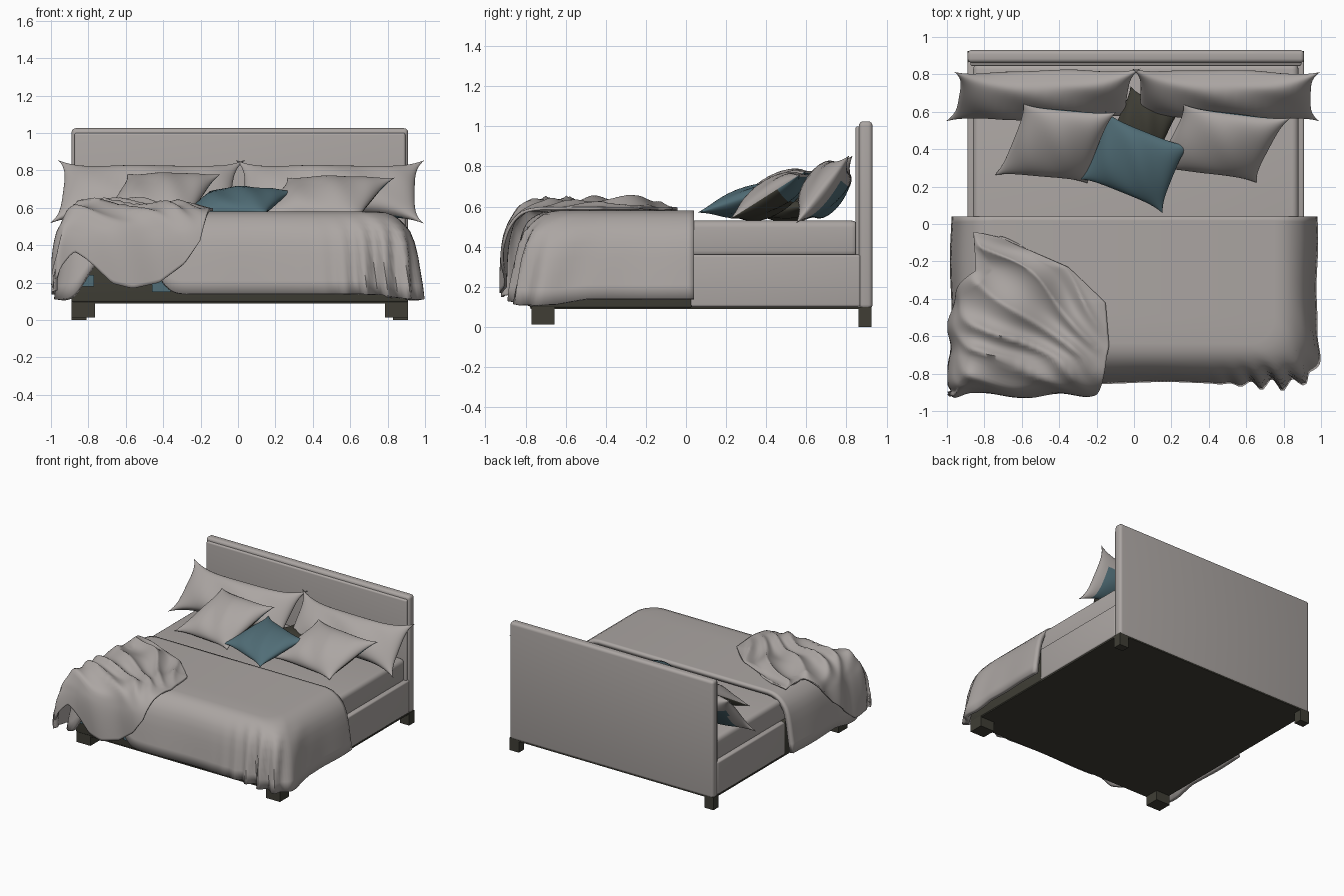
import bpy, bmesh, math
from mathutils import Matrix, Vector

if "Cube" in bpy.data.objects:
    bpy.data.objects.remove(bpy.data.objects["Cube"])


def material(name, rgb):
    m = bpy.data.materials.new(name)
    m.diffuse_color = (*rgb, 1)
    m.use_nodes = True
    m.node_tree.nodes["Principled BSDF"].inputs["Base Color"].default_value = m.diffuse_color
    return m


GREY = material("warm grey fabric", (0.41, 0.38, 0.365))
TEAL = material("dusty teal", (0.082, 0.155, 0.185))
DARK = material("dark olive wood", (0.05, 0.048, 0.036))


def finish(name, bm, mats, angle=50):
    me = bpy.data.meshes.new(name)
    bm.to_mesh(me)
    bm.free()
    ob = bpy.data.objects.new(name, me)
    bpy.context.collection.objects.link(ob)
    for m in mats:
        me.materials.append(m)
    bpy.ops.object.select_all(action='DESELECT')
    ob.select_set(True)
    bpy.context.view_layer.objects.active = ob
    bpy.ops.object.shade_smooth_by_angle(angle=math.radians(angle))
    return ob


def box(name, lo, hi, mat, bevel=0.0):
    lo, hi = Vector(lo), Vector(hi)
    bm = bmesh.new()
    bmesh.ops.create_cube(bm, size=1, matrix=Matrix.Translation((lo + hi) / 2) @ Matrix.Diagonal((*(hi - lo), 1)))
    if bevel:
        bmesh.ops.bevel(bm, geom=bm.edges[:], offset=bevel, segments=4, profile=0.5, affect='EDGES')
    return finish(name, bm, [mat])


def interp(pts, t):
    """Linear interpolation through (t, values...) rows."""
    for p, q in zip(pts, pts[1:]):
        if t <= q[0]:
            f = (t - p[0]) / (q[0] - p[0])
            return [a + (b - a) * f for a, b in zip(p[1:], q[1:])]
    return list(pts[-1][1:])


def grid_faces(bm, rows):
    for r, s in zip(rows, rows[1:]):
        for i in range(len(r) - 1):
            bm.faces.new((r[i], r[i + 1], s[i + 1], s[i]))


def solidify(ob, t):
    m = ob.modifiers.new("thickness", 'SOLIDIFY')
    m.thickness = t
    m.offset = -1


# Bed frame, headboard, legs and mattress
box("headboard", (-0.89, 0.862, 0.09), (0.91, 0.93, 1.025), GREY, 0.022)
box("headboard_panel", (-0.875, 0.845, 0.34), (0.895, 0.88, 1.0), GREY, 0.012)
box("side_frame", (-0.89, 0.02, 0.1), (0.91, 0.87, 0.36), GREY, 0.012)
box("foot_frame", (-0.89, -0.78, 0.095), (0.91, 0.03, 0.36), DARK, 0.01)
box("underside", (-0.885, -0.775, 0.088), (0.905, 0.925, 0.1), DARK)
box("mattress", (-0.86, -0.7, 0.345), (0.88, 0.86, 0.53), GREY, 0.035)
for i, (x, z) in enumerate(((-0.87, 0.18), (-0.46, 0.15))):
    box(f"sheet_edge_{i + 1}", (x, -0.79, z), (x + 0.1, -0.782, z + 0.06), TEAL)
for side, s in (("left", -1), ("right", 1)):
    x = 0.01 + s * 0.9
    box(side + "_front_leg", (min(x, x - s * 0.125), -0.77, 0.012), (max(x, x - s * 0.125), -0.655, 0.1), DARK)
    box(side + "_back_leg", (min(x, x - s * 0.08), 0.86, 0.0), (max(x, x - s * 0.08), 0.925, 0.1), DARK)


# Duvet: U-shaped rings rising from the hem to the flat top
def plan_path(hw, front, r):
    pts = [(hw, 0.04 + (front + r - 0.04) * i / 24, 1, 0) for i in range(24)]
    for i in range(13):
        a = -math.pi / 2 * i / 12
        pts.append((hw - r + r * math.cos(a), front + r + r * math.sin(a), math.cos(a), math.sin(a)))
    right = pts[:]
    n = 90
    pts += [((hw - r) * (1 - 2 * i / n), front, 0, -1) for i in range(1, n)]
    pts += [(-x, y, -nx, ny) for x, y, nx, ny in reversed(right)]
    return pts


bm = bmesh.new()
levels = [(0, .14), (.009, .21), (.02, .28), (.03, .35), (.045, .42), (.065, .475),
          (.09, .51), (.12, .54), (.155, .562), (.19, .574), (.23, .58)]
rings = []
for inset, z in levels:
    weight = max(0, 1 - inset / 0.13) ** 1.3
    ring = []
    for x, y, nx, ny in plan_path(0.98 - inset, -0.85 + inset * 0.9, 0.14):
        # folds gather around the front right corner
        gather = math.exp(-((x - 0.78) / 0.2) ** 2) * math.exp(-((y + 0.85) / 0.3) ** 2)
        d = weight * (0.034 * gather * (math.sin(x * 55 + y * 20) + 0.45) + 0.005 * math.sin(9 * x + 11 * y))
        # hem lifted behind the throw, lowered at the front corners
        lift = 0.21 * math.exp(-((x + 0.62) / 0.21) ** 4) if y < -0.6 else 0
        lift -= 0.03 * math.exp(-((abs(x) - 0.95) / 0.15) ** 2) * min(1, max(0, (-0.5 - y) / 0.15))
        zz = 0.58 - (0.58 - z) * (0.44 - lift) / 0.44
        ring.append(bm.verts.new((x + nx * d, y + ny * d, zz)))
    rings.append(ring)
grid_faces(bm, rings)
bm.faces.new(rings[-1])
bmesh.ops.recalc_face_normals(bm, faces=bm.faces[:])
if max(bm.faces, key=lambda f: f.calc_area()).normal.z < 0:
    bmesh.ops.reverse_faces(bm, faces=bm.faces[:])
solidify(finish("duvet", bm, [GREY]), 0.035)

# Throw: a crumpled sheet draped over the front left corner
LEFT = [(0, -.85, -.04), (.25, -.84, -.25), (.5, -1.14, -.47), (.75, -1.36, -.72), (1, -1.3, -.98)]
RIGHT = [(0, -.72, -.07), (.25, -.35, -.23), (.5, -.15, -.42), (.75, -.13, -.65), (1, -.2, -.96)]
HEM = [(0, 0), (.1, -.11), (.25, -.15), (.34, -.1), (.4, -.05), (.48, -.13), (.57, -.23),
       (.67, -.26), (.8, -.23), (.92, -.13), (1, 0)]
bm = bmesh.new()
N = 80
rows = []
for j in range(N + 1):
    v = j / N
    (la, lb), (ra, rb) = interp(LEFT, v), interp(RIGHT, v)
    row = []
    for i in range(N + 1):
        u = i / N
        a = la + (ra - la) * u
        b = lb + (rb - lb) * u + interp(HEM, u)[0] * max(0, (v - 0.5) * 2) ** 1.5
        ox, oy = max(0, -0.82 - a), max(0, -0.72 - b)
        drop = math.hypot(*(math.hypot(o, 0.08) - 0.08 for o in (ox, oy)))
        phase = 25 * (0.66 * a + 0.75 * b) + 1.5 * math.sin(6 * a + 1) + 1.0 * math.sin(9 * b)
        ridge = 1 - abs(math.sin(phase)) ** 0.8
        edge = min(1, 6 * u, 6 * (1 - u), 6 * v)
        hang = min(1, drop / 0.12)
        w = edge * (0.052 * ridge + 0.014 * math.sin(13 * a - 8 * b))
        x = max(a, -0.82) - 0.175 * (1 - math.exp(-ox / 0.12))
        y = max(b, -0.72) - 0.2 * (1 - math.exp(-oy / 0.09))
        z = 0.597 - drop + w * (1 - hang)
        wave = 0.012 * hang
        if oy > ox:
            y += wave * math.sin(16 * a + 4 * b)
        else:
            x += wave * math.sin(26 * b)
        row.append(bm.verts.new((max(x, -0.998), y, z)))
    rows.append(row)
grid_faces(bm, rows)
bmesh.ops.smooth_vert(bm, verts=bm.verts[:], factor=0.5, use_axis_x=True, use_axis_y=True, use_axis_z=True)
bmesh.ops.recalc_face_normals(bm, faces=bm.faces[:])
if sum(f.normal.z * f.calc_area() for f in bm.faces) < 0:
    bmesh.ops.reverse_faces(bm, faces=bm.faces[:])
solidify(finish("throw_blanket", bm, [GREY], 80), 0.015)


# Pillows: two bulged sheets meeting at pinched edges with pointed corners
def pillow(name, loc, w, h, t, tilt, turn, mats, rule=None, pinch=0.12, shear=0.0):
    bm = bmesh.new()
    n = 28
    for s in (1, -1):
        rows = []
        for j in range(n + 1):
            v = -math.cos(math.pi * j / n)
            row = []
            for i in range(n + 1):
                u = -math.cos(math.pi * i / n)
                x = w * u * (1 - 0.1 * (1 - v ** 4) * u * u) + shear * v
                y = h * v * (1 - pinch * (1 - u ** 4) * v * v)
                flat = (1 - u * u) * (1 - v * v)
                z = t * flat ** 0.55 + 0.008 * s * math.sin(7 * u + 4 * v) * flat
                row.append(bm.verts.new((x, y, s * z)))
            rows.append(row if s > 0 else row[::-1])
        before = len(bm.faces)
        grid_faces(bm, rows)
        bm.faces.ensure_lookup_table()
        for f in bm.faces[before:]:
            c = f.calc_center_median()
            f.material_index = rule(c.x / w, c.y / h) if rule and s < 0 else 0
    bmesh.ops.remove_doubles(bm, verts=bm.verts[:], dist=1e-5)
    rot = Matrix.Rotation(math.radians(turn), 4, 'Z') @ Matrix.Rotation(math.radians(tilt), 4, 'X')
    bmesh.ops.transform(bm, matrix=Matrix.Translation(loc) @ rot, verts=bm.verts[:])
    finish(name, bm, mats, 80)


# coloured backs: teal centre on the big pillows, dark with a teal top on the cushions
def back_centre(u, v):
    return int(abs(u) < 0.8 and v < 0.4)


def cushion_back(u, v):
    return 2 if v > 0.35 else 1


pillow("left_back_pillow", (-0.485, 0.69, 0.685), 0.5, 0.215, 0.1, 52, 1, [GREY, TEAL], back_centre, 0.33, 0.025)
pillow("right_back_pillow", (0.49, 0.69, 0.685), 0.505, 0.215, 0.1, 52, -1, [GREY, TEAL], back_centre, 0.33)
pillow("left_cushion", (-0.42, 0.43, 0.66), 0.25, 0.23, 0.08, 31, -5, [GREY, DARK, TEAL], cushion_back, 0.1, 0.06)
pillow("right_cushion", (0.46, 0.43, 0.65), 0.29, 0.215, 0.08, 31, -7, [GREY, DARK, TEAL], cushion_back, 0.12, 0.07)
pillow("teal_cushion", (0.0, 0.33, 0.63), 0.245, 0.205, 0.065, 17, -22, [TEAL])
pillow("dark_cushion", (0.05, 0.53, 0.585), 0.15, 0.16, 0.05, 8, -25, [DARK])
